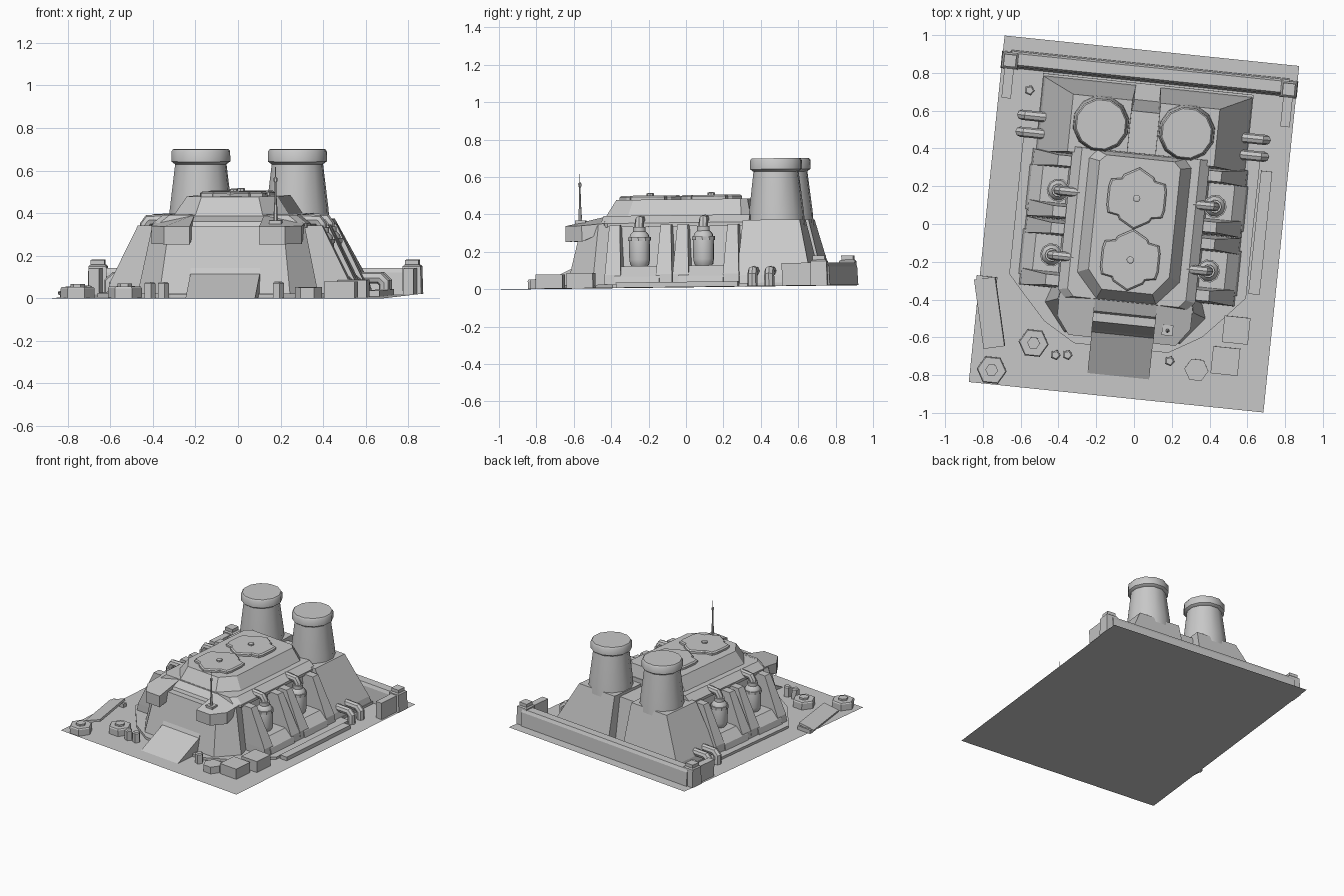
import bpy, bmesh, math
from mathutils import Matrix, Vector

if "Cube" in bpy.data.objects:
    bpy.data.objects.remove(bpy.data.objects["Cube"])

grey = bpy.data.materials.new("concrete_grey")
grey.diffuse_color = (0.58, 0.58, 0.58, 1)
grey.use_nodes = True
grey.node_tree.nodes["Principled BSDF"].inputs["Base Color"].default_value = grey.diffuse_color


def finish(name, bm, smooth=False):
    bmesh.ops.recalc_face_normals(bm, faces=bm.faces)
    me = bpy.data.meshes.new(name)
    bm.to_mesh(me)
    bm.free()
    me.materials.append(grey)
    ob = bpy.data.objects.new(name, me)
    bpy.context.collection.objects.link(ob)
    if smooth:
        bpy.ops.object.select_all(action='DESELECT')
        ob.select_set(True)
        bpy.context.view_layer.objects.active = ob
        bpy.ops.object.shade_smooth_by_angle(angle=math.radians(38))
    return ob


def loft(name, rings, smooth=False):
    """Closed solid through rings of equal point count."""
    bm = bmesh.new()
    vs = [[bm.verts.new(p) for p in r] for r in rings]
    n = len(vs[0])
    for a, b in zip(vs, vs[1:]):
        for i in range(n):
            j = (i + 1) % n
            bm.faces.new((a[i], a[j], b[j], b[i]))
    bm.faces.new(vs[0][::-1])
    bm.faces.new(vs[-1])
    return finish(name, bm, smooth)


def at(poly, z):
    return [(x, y, z) for x, y in poly]


def sym(half):
    """Full outline from its right half."""
    return half + [(-x, y) for x, y in reversed(half)]


def rect(x0, x1, y0, y1):
    return [(x0, y0), (x1, y0), (x1, y1), (x0, y1)]


def box(name, x0, x1, y0, y1, z0, z1, s=1):
    return loft(name, [at(rect(s * x0, s * x1, y0, y1), z) for z in (z0, z1)])


def lathe(name, x, y, prof, n, smooth=False, turn=0.0):
    rings = []
    for r, z in prof:
        rings.append([(x + r * math.cos(turn + 2 * math.pi * i / n),
                       y + r * math.sin(turn + 2 * math.pi * i / n), z) for i in range(n)])
    return loft(name, rings, smooth)


def pipe(name, pts, r, n=8):
    """Tube in the x-z plane with mitred bends."""
    P = [Vector(p) for p in pts]
    rings = []
    for i, p in enumerate(P):
        d0 = (p - P[max(i - 1, 0)]).normalized() if i else (P[1] - p).normalized()
        d1 = (P[i + 1] - p).normalized() if i < len(P) - 1 else d0
        t = (d0 + d1).normalized()
        side = Vector((0, 1, 0))
        up = side.cross(t) / max(t.dot(d1), 0.5)
        rings.append([p + r * (math.cos(2 * math.pi * k / n) * side + math.sin(2 * math.pi * k / n) * up)
                      for k in range(n)])
    return loft(name, rings, True)


# ground plate and thin foundation
bm = bmesh.new()
bm.faces.new([bm.verts.new(p) for p in at(rect(-.784, .784, -.922, .922), 0)])
finish("ground_plate", bm)
found = sym([(.25, -.66), (.42, -.56), (.55, -.42), (.63, -.33), (.63, .42), (.56, .42), (.56, .745)])
loft("foundation", [at(found, 0), at(found, .018)])

# main hull, deck and upper roof block
loft("hull", [at(sym([(.31, -.61), (.43, -.46), (.39, -.34), (.39, .66)]), 0),
              at(sym([(.27, -.53), (.36, -.43), (.34, -.34), (.34, .60)]), .335)])
loft("deck", [at(sym([(.33, -.42), (.365, -.38), (.365, .38)]), .325),
              at(sym([(.33, -.42), (.365, -.38), (.365, .38)]), .345),
              at(sym([(.28, -.41), (.315, -.37), (.315, .38)]), .385)])
loft("upper_roof", [at(sym([(.16, -.41), (.275, -.28), (.275, .33), (.235, .375)]), .38),
                    at(sym([(.135, -.355), (.215, -.255), (.215, .32), (.18, .355)]), .47)])

# roof hatches
for i, yc in enumerate((.142, -.186)):
    q = [(.08, .12), (.09, .10), (.145, .09), (.155, .05)]
    half = [(0, -.165)] + [(x, -y) for x, y in q] + q[::-1] + [(0, .165)]
    full = half + [(-x, y) for x, y in half[-2:0:-1]]
    loft(f"roof_hatch_{i}", [at([(x * k, y * k + yc) for x, y in full], z)
                             for k, z in ((1, .465), (1, .484), (.94, .492))])
    lathe(f"hatch_knob_{i}", 0, yc, [(.02, .488), (.02, .503), (.012, .506)], 8)

# gate and ramp as one profile across the front
prof = [(-.30, 0), (-.81, 0), (-.59, .11), (-.475, .355), (-.40, .384), (-.30, .384)]
loft("gate_and_ramp", [[(x, y, z) for y, z in prof] for x in (-.164, .164)])

for s, side in ((1, "right"), (-1, "left")):
    # canopy block beside the gate
    plan = [(.164, -.615), (.285, -.615), (.355, -.52), (.355, -.40), (.28, -.39), (.164, -.39)]
    low = (.25, .25, .25, .30, .30, .30)
    top = (.333, .333, .335, .345, .386, .386)
    loft(f"canopy_{side}", [[(s * x, y, z) for (x, y), z in zip(plan, h)] for h in (low, top)])

    # buttress fins
    for i, y in enumerate((-.335, -.06, .03, .30)):
        loft(f"fin_{side}_{i}", [at([(s * a, b) for a, b in rect(.32, xo, y - w, y + w)], z)
                                 for xo, w, z in ((.575, .045, 0), (.565, .043, .07), (.435, .028, .335))])

    # bays with a pressure vessel and its feed pipe
    for i, y in enumerate((-.204, .14)):
        loft(f"bay_base_{side}_{i}", [at([(s * a, b) for a, b in rect(.32, xo, y - .12, y + .12)], z)
                                      for xo, z in ((.585, 0), (.57, .06), (.51, .115))])
        lathe(f"vessel_{side}_{i}", s * .417, y,
              [(.035, .10), (.052, .125), (.057, .15), (.057, .26), (.05, .285), (.035, .30), (.035, .325)],
              10, True)
        lathe(f"vessel_collar_{side}_{i}", s * .417, y, [(.062, .25), (.062, .27)], 10)
        pipe(f"feed_pipe_{side}_{i}", [(s * .417, y, .30), (s * .417, y, .335), (s * .40, y, .358),
                                       (s * .30, y, .362)], .025)

    # stack pedestal and cooling stack
    loft(f"pedestal_{side}", [at([(s * a, b) for a, b in p], z) for p, z in (
        (rect(.065, .56, .33, .735), 0), (rect(.065, .545, .33, .725), .06),
        (rect(.075, .39, .35, .655), .355))])
    lathe(f"stack_{side}", s * .228, .515, [(.155, .30), (.148, .40), (.12, .63)], 12, True, .26)
    lathe(f"stack_rim_{side}", s * .228, .515,
          [(.122, .612), (.14, .625), (.14, .672), (.132, .683)], 12, True, .26)

    # elbow pipes beside the pedestal
    for i, y in enumerate((.425, .515)):
        pipe(f"elbow_pipe_{side}_{i}", [(s * .46, y, .08), (s * .625, y, .08), (s * .648, y, .058),
                                        (s * .648, y, 0)], .027)

    # corner post and short side wall
    box(f"side_wall_{side}", .717, .767, .595, .80, 0, .122, s)
    loft(f"corner_post_{side}", [at([(s * .742 + a * k, .795 + b * k) for a, b in rect(-1, 1, -1, 1)], z)
                                 for k, z in ((.046, 0), (.042, .13), (.034, .137))])
    box(f"post_cap_{side}", .71, .774, .763, .827, .135, .16, s)

# rear wall
loft("rear_wall", [at(rect(-.74, .74, y0, y1), z) for y0, y1, z in
                   ((.755, .85, 0), (.765, .845, .1), (.775, .835, .122))])

# antenna on the canopy
box("antenna_base", .205, .263, -.565, -.51, .32, .362)
lathe("antenna_rod", .234, -.54, [(.011, .36), (.008, .42), (.005, .47), (.005, .54),
                                  (.009, .545), (.009, .56), (.003, .565), (.002, .612)], 6)

# yard equipment
for i, (x, y) in enumerate(((-.464, -.681), (-.67, -.846))):
    lathe(f"round_tank_{i}", x, y, [(.08, 0), (.08, .045), (.074, .053)], 6)
    lathe(f"tank_knob_{i}", x, y, [(.034, .05), (.034, .066)], 6)
lathe("low_tank", .408, -.734, [(.064, 0), (.064, .05)], 6)
for i, (x, y, h) in enumerate(((-.342, -.732, .075), (-.279, -.725, .075), (.262, -.702, .075),
                               (-.623, .648, .09))):
    lathe(f"bollard_{i}", x, y, [(.028, 0), (.028, h - .008), (.02, h)], 5)
box("crate_back", .527, .665, -.573, -.432, 0, .082)
box("crate_front", .484, .628, -.743, -.599, 0, .076)
box("side_step", .64, .70, -.305, .35, 0, .028)

# leaning panel and its rest
panel = box("leaning_panel", -.058, .058, -.185, .185, -.008, .008)
panel.data.transform(Matrix.Translation((-.712, -.546, .032)) @ Matrix.Rotation(.24, 4, 'Z')
                     @ Matrix.Rotation(-.28, 4, 'Y'))
box("panel_rest", -.80, -.69, -.385, -.355, 0, .028)

# the whole site is turned and leans slightly
place = (Matrix.Rotation(math.radians(-5.9), 4, 'Z') @ Matrix.Translation((0, 0, .0113))
         @ Matrix.Rotation(math.radians(.7), 4, 'X'))
for ob in bpy.data.objects:
    ob.data.transform(place)
